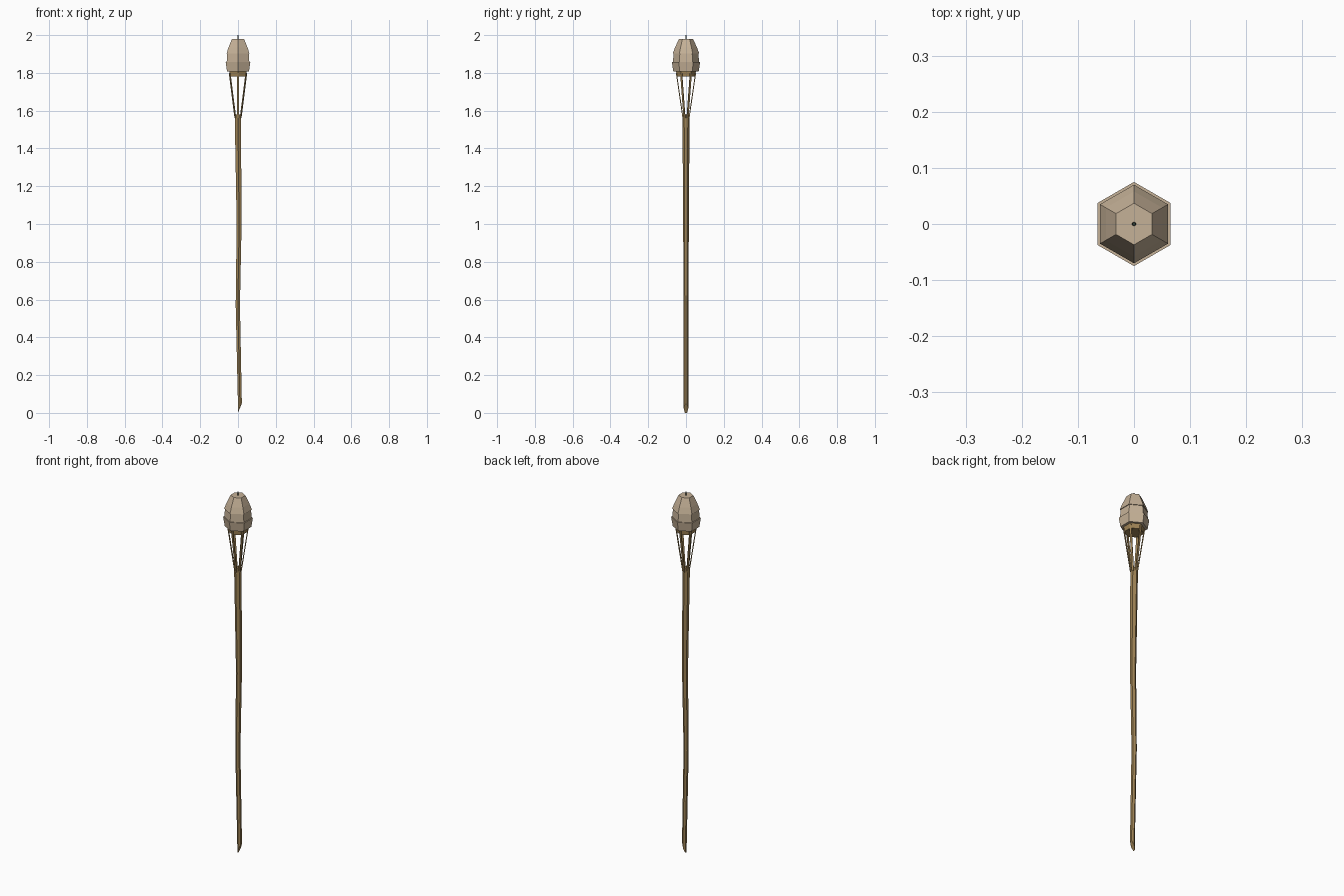
import bpy, bmesh, math
from mathutils import Vector

if "Cube" in bpy.data.objects:
    bpy.data.objects.remove(bpy.data.objects["Cube"])


def material(name, rgb):
    m = bpy.data.materials.new(name)
    m.diffuse_color = (*rgb, 1)
    m.use_nodes = True
    m.node_tree.nodes["Principled BSDF"].inputs["Base Color"].default_value = m.diffuse_color
    return m


TAN = material("pale woven tan", (0.56, 0.44, 0.31))
BAMBOO = material("bamboo brown", (0.34, 0.225, 0.09))
WICK = material("dark green wick", (0.03, 0.045, 0.03))

ANGLES = [math.radians(30 + 60 * i) for i in range(6)]  # corners on +y and -y


def hex_ring(r, z, x=0.0):
    return [Vector((x + r * math.cos(a), r * math.sin(a), z)) for a in ANGLES]


def loft(name, rings, mat):
    """Skin a stack of equal rings (bottom to top) and cap both ends."""
    bm = bmesh.new()
    loops = [[bm.verts.new(p) for p in ring] for ring in rings]
    n = len(loops[0])
    for lo, hi in zip(loops, loops[1:]):
        for i in range(n):
            j = (i + 1) % n
            bm.faces.new((lo[i], lo[j], hi[j], hi[i]))
    bm.faces.new(loops[0][::-1])
    bm.faces.new(loops[-1])
    bmesh.ops.recalc_face_normals(bm, faces=bm.faces)
    me = bpy.data.meshes.new(name)
    bm.to_mesh(me)
    bm.free()
    me.materials.append(mat)
    ob = bpy.data.objects.new(name, me)
    bpy.context.collection.objects.link(ob)
    return ob


# Pole: slightly swaying hexagonal cane, (z, x offset, radius)
path = [(0.05, 0.010, 0.012), (0.57, -0.001, 0.013),
        (1.0, 0.006, 0.015), (1.58, -0.001, 0.019)]
rings = [hex_ring(r, z, x) for z, x, r in path]
# slanted cut that makes the pointed foot
foot = hex_ring(0.012, 0, 0.010)
x0, x1 = min(p.x for p in foot), max(p.x for p in foot)
for p in foot:
    p.z = 0.045 * (p.x - x0) / (x1 - x0)
    p.x = x0 + (p.x - x0) * 0.9
loft("pole", [foot] + rings, BAMBOO)

# Split strips flaring out to hold the head
for k, a in enumerate(ANGLES):
    out = Vector((math.cos(a), math.sin(a), 0))
    side = Vector((-math.sin(a), math.cos(a), 0))
    strip = []
    for r, z, w in ((0.016, 1.56, 0.005), (0.051, 1.80, 0.005)):
        c = out * r + Vector((0, 0, z))
        strip.append([c + out * s * 0.0025 + side * t * w
                      for s, t in ((1, -1), (1, 1), (-1, 1), (-1, -1))])
    loft(f"split_strip_{k + 1}", strip, BAMBOO)

# Cup under the head
loft("head_cup", [hex_ring(0.050, 1.78), hex_ring(0.053, 1.82)], BAMBOO)

# Head: three overlapping hexagonal tiers
tiers = {"lower": ((0.067, 1.807), (0.075, 1.857)),
         "middle": ((0.070, 1.85), (0.065, 1.908)),
         "upper": ((0.070, 1.903), (0.058, 1.935), (0.037, 1.98))}
for name, prof in tiers.items():
    loft(f"{name}_head_tier", [hex_ring(r, z) for r, z in prof], TAN)

# Wick
loft("wick", [hex_ring(0.004, 1.97), hex_ring(0.003, 2.0)], WICK)
